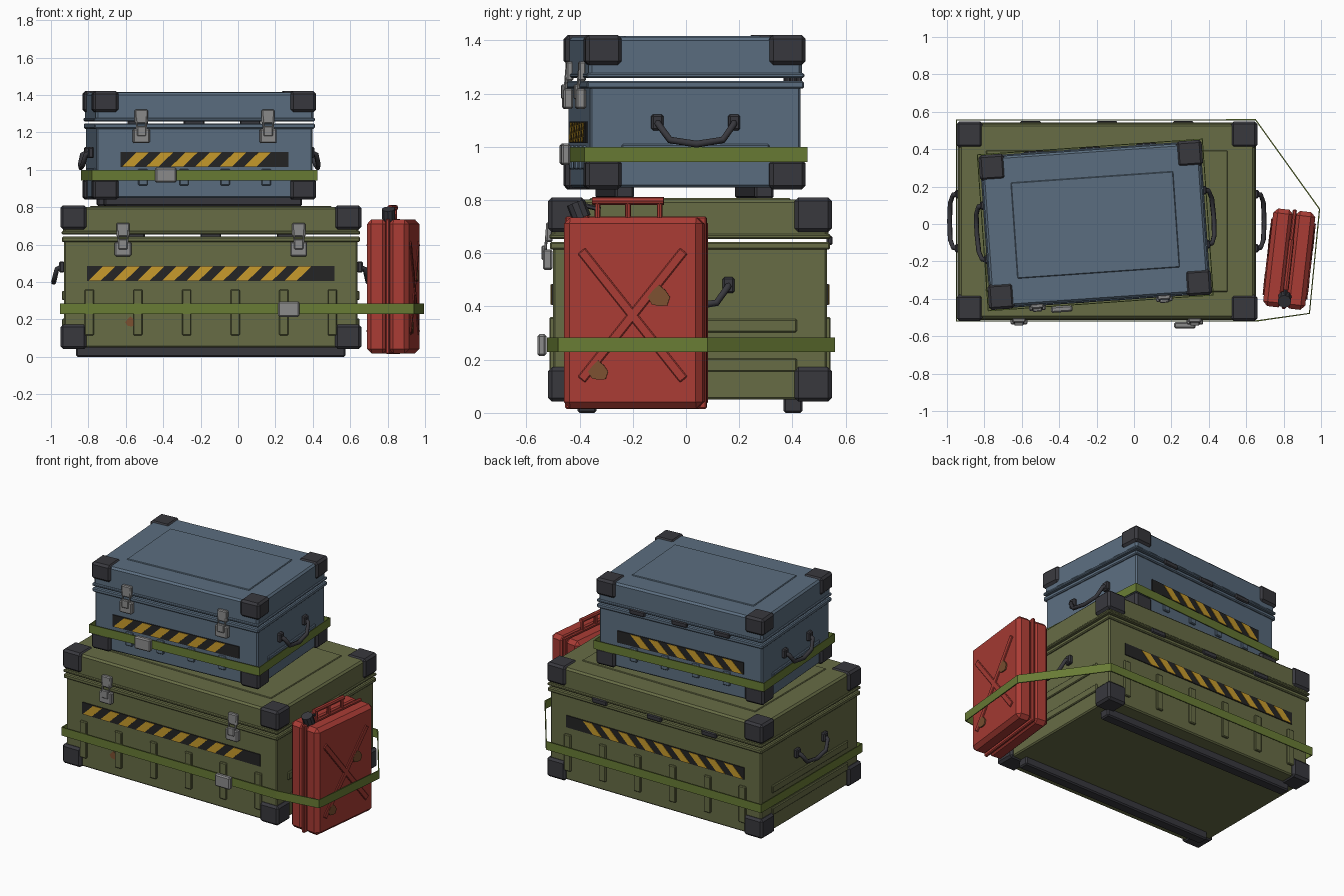
import bpy, bmesh, math
from mathutils import Matrix, Vector

if "Cube" in bpy.data.objects:
    bpy.data.objects.remove(bpy.data.objects["Cube"])


def material(name, r, g, b):
    m = bpy.data.materials.new(name)
    m.diffuse_color = (r, g, b, 1)
    m.use_nodes = True
    m.node_tree.nodes["Principled BSDF"].inputs["Base Color"].default_value = m.diffuse_color
    return m


GREEN = material("olive_paint", .135, .15, .06)
BLUE = material("blue_paint", .105, .155, .215)
RED = material("red_paint", .40, .045, .035)
DARK = material("dark_rubber", .04, .04, .048)
BLACK = material("black_paint", .018, .018, .018)
YELLOW = material("yellow_paint", .58, .33, .025)
STRAP = material("strap_web", .14, .2, .035)
STEEL = material("steel", .26, .26, .26)
RUST = material("rust", .2, .08, .03)


def finish(name, bm, mat, M):
    bmesh.ops.recalc_face_normals(bm, faces=bm.faces)
    me = bpy.data.meshes.new(name)
    bm.to_mesh(me)
    bm.free()
    me.materials.append(mat)
    ob = bpy.data.objects.new(name, me)
    ob.matrix_world = M
    bpy.context.collection.objects.link(ob)
    return ob


def box(name, M, mat, center, size, bevel=0.0, rot=None):
    bm = bmesh.new()
    bmesh.ops.create_cube(bm, size=1)
    bmesh.ops.scale(bm, vec=size, verts=bm.verts)
    if bevel:
        bmesh.ops.bevel(bm, geom=bm.edges[:], offset=bevel, segments=1, affect='EDGES')
    if rot:
        bmesh.ops.transform(bm, matrix=rot, verts=bm.verts)
    bmesh.ops.translate(bm, vec=center, verts=bm.verts)
    return finish(name, bm, mat, M)


def prism(name, M, mat, points, offset):
    """Extrude a closed outline along an offset vector."""
    bm = bmesh.new()
    f = bm.faces.new([bm.verts.new(p) for p in points])
    r = bmesh.ops.extrude_face_region(bm, geom=[f])
    vs = [v for v in r['geom'] if isinstance(v, bmesh.types.BMVert)]
    bmesh.ops.translate(bm, vec=offset, verts=vs)
    return finish(name, bm, mat, M)


def rod(name, M, mat, a, b, r, sides=8):
    a, b = Vector(a), Vector(b)
    bm = bmesh.new()
    bmesh.ops.create_cone(bm, cap_ends=True, segments=sides, radius1=r, radius2=r, depth=(b - a).length)
    q = (b - a).to_track_quat('Z', 'Y').to_matrix().to_4x4()
    bmesh.ops.transform(bm, matrix=Matrix.Translation((a + b) / 2) @ q, verts=bm.verts)
    return finish(name, bm, mat, M)


def tube(name, M, mat, pts, r):
    cu = bpy.data.curves.new(name, 'CURVE')
    cu.dimensions = '3D'
    cu.bevel_depth, cu.bevel_resolution, cu.use_fill_caps = r, 1, True
    sp = cu.splines.new('POLY')
    sp.points.add(len(pts) - 1)
    for p, c in zip(sp.points, pts):
        p.co = (*c, 1)
    tmp = bpy.data.objects.new(name + "_path", cu)
    bm = bmesh.new()
    bm.from_mesh(tmp.to_mesh())
    tmp.to_mesh_clear()
    bpy.data.objects.remove(tmp)
    return finish(name, bm, mat, M)


def band(name, M, pts, z0, z1):
    bm = bmesh.new()
    lo = [bm.verts.new((x, y, z0)) for x, y in pts]
    hi = [bm.verts.new((x, y, z1)) for x, y in pts]
    n = len(pts)
    for i in range(n):
        j = (i + 1) % n
        bm.faces.new((lo[i], lo[j], hi[j], hi[i]))
    ob = finish(name, bm, STRAP, M)
    s = ob.modifiers.new("thickness", 'SOLIDIFY')
    s.thickness, s.offset = .007, 0
    return ob


def buckle(name, M, x, y, z):
    box(name, M, STEEL, (x, y - .012, z), (.115, .034, .082), .008)


def rust(name, M, c, r, u, n):
    """Irregular flat patch in the plane of u and z."""
    pts = []
    for i in range(8):
        a, k = i * math.pi / 4, r * (1, .85, 1.1, .8, 1, .9, .8, 1.05)[i]
        pts.append(Vector(c) + Vector(u) * k * math.cos(a) + Vector((0, 0, k * math.sin(a))))
    prism(name, M, RUST, pts, n)


def case(n, M, paint, hx, hy, z0, zl, z1, zf, corner, panel, runner, ribs, rib_z,
         side_z, latch_x, haz, haz_z, stripes, handle_z):
    # Shells, lips and lid panel
    box(n + "_base", M, paint, (0, 0, (z0 + zl) / 2), (2*hx, 2*hy, zl - z0), .008)
    box(n + "_base_lip", M, paint, (0, 0, zl - .014), (2*hx + .024, 2*hy + .024, .028), .006)
    zb = zl + .012
    box(n + "_lid", M, paint, (0, 0, (zb + z1 - .006) / 2), (2*hx + .01, 2*hy + .01, z1 - .006 - zb), .012)
    box(n + "_lid_lip", M, paint, (0, 0, zb + .009), (2*hx + .026, 2*hy + .026, .018), .005)
    box(n + "_lid_panel", M, paint, (0, 0, z1 - .008), (2*panel[0], 2*panel[1], .014), .004)
    cx, cz = corner
    for sx in (-1, 1):
        for sy in (-1, 1):
            for low, z in ((True, z0 - .008 + cz/2), (False, z1 + .002 - cz/2)):
                box(n + "_corner_guard", M, DARK, (sx*(hx + .019 - cx/2), sy*(hy + .018 - cx/2), z),
                    (cx, cx, cz), .014)
    for s in (-1, 1):
        # Runners, ribs and hazard plates, mirrored front to back
        box(n + "_runner", M, DARK, (0, s*runner[1], (zf + z0 + .01) / 2),
            (2*runner[0], .072, z0 + .01 - zf), .008)
        for x in ribs:
            box(n + "_rib", M, paint, (x, s*hy, sum(rib_z)/2), (.05, .028, rib_z[1] - rib_z[0]), .005)
        a, b = haz_z
        box(n + "_hazard_plate", M, BLACK, (0, s*hy, (a + b)/2), (2*haz, .012, b - a))
        for i in range(stripes):
            x = -haz + .008 + i*.131
            y = s*(hy + .004)
            prism(n + "_hazard_stripe", M, YELLOW,
                  [(x, y, a + .003), (x + .066, y, a + .003), (x + .142, y, b - .003), (x + .076, y, b - .003)],
                  (0, s*.005, 0))
        # Side ribs and drop handles
        for z in side_z:
            box(n + "_side_rib", M, paint, (s*hx, 0, z), (.02, 2*runner[1] + .03, .05), .005)
        for sy in (-1, 1):
            box(n + "_handle_mount", M, DARK, (s*(hx + .012), sy*.145, handle_z), (.03, .045, .06), .007)
        e = s*hx
        tube(n + "_handle", M, DARK, [(e + s*.015, -.145, handle_z), (e + s*.038, -.14, handle_z - .01),
             (e + s*.052, -.10, handle_z - .066), (e + s*.056, 0, handle_z - .082),
             (e + s*.052, .10, handle_z - .066), (e + s*.038, .14, handle_z - .01),
             (e + s*.015, .145, handle_z)], .0135)
        # Front latches
        x = s*latch_x
        box(n + "_latch_hook", M, STEEL, (x, -hy - .014, zl + .037), (.07, .026, .075), .006)
        box(n + "_latch_body", M, STEEL, (x, -hy - .02, zl - .066), (.09, .036, .078), .007)
        box(n + "_latch_lever", M, STEEL, (x, -hy - .034, zl - .04), (.05, .02, .055), .005)
        for sx in (-1, 1):
            rod(n + "_latch_wire", M, STEEL, (x + sx*.025, -hy - .022, zl + .05),
                (x + sx*.025, -hy - .03, zl - .05), .005, 6)
    # Rear hinges
    for x in (-hx*.52, 0, hx*.52):
        box(n + "_hinge", M, DARK, (x, hy + .01, zl + .006), (.11, .022, .034), .006)


# Large olive case
A = Matrix.Translation((-.145, .015, 0))
case("large_case", A, GREEN, .785, .515, .05, .642, .808, 0, (.14, .13), (.645, .378), (.72, .387),
     [-.65, -.39, -.13, .13, .39, .65], (.115, .36), (.18, .328), .47, .662, (.405, .485), 9, .48)
rust("large_case_rust", A, (-.43, -.516, .185), .028, (1, 0, 0), (0, -.003, 0))

# Small blue case, turned on top
B = Matrix.Translation((-.207, -.005, 0)) @ Matrix.Rotation(math.radians(4), 4, 'Z')
case("small_case", B, BLUE, .579, .397, .848, 1.247, 1.418, .806, (.137, .112), (.435, .257), (.53, .263),
     [-.33, -.11, .11, .33], (.915, 1.005), (.985,), .34, .45, (1.015, 1.095), 6, 1.092)
band("small_case_strap", B, [(-.603, -.418), (.603, -.418), (.603, .418), (-.603, .418)], .943, 1.0)
buckle("small_case_buckle", B, -.21, -.424, .972)

# Fuel can
C = Matrix.Translation((.83, -.188, 0)) @ Matrix.Rotation(math.radians(-6.5), 4, 'Z')
for s in (-1, 1):
    box("fuel_can_half", C, RED, (s*.059, 0, .376), (.108, .525, .718), .024)
    for t in (-1, 1):
        box("fuel_can_cross_bar", C, RED, (s*.113, 0, .367), (.014, .62, .036), .004,
            Matrix.Rotation(t*math.atan2(.5, .4), 4, 'X'))
    for y, z, r in ((.10, .435, .042), (-.13, .155, .038)):
        rust("fuel_can_rust", C, (s*.113, y, z), r, (0, 1, 0), (s*.008, 0, 0))
box("fuel_can_seam", C, RED, (0, 0, .376), (.022, .535, .724), .006)
for y in (-.145, -.03, .09):
    rod("fuel_can_handle_post", C, RED, (0, y, .72), (0, y, .795), .011)
rod("fuel_can_handle_grip", C, RED, (0, -.165, .797), (0, .105, .797), .015)
rod("fuel_can_spout", C, RED, (0, -.195, .70), (0, -.21, .75), .03, 10)
rod("fuel_can_cap", C, DARK, (0, -.205, .732), (0, -.228, .79), .036, 10)
rod("fuel_can_cap_lever", C, DARK, (0, -.215, .785), (0, -.135, .765), .009, 6)

# Long strap around the large case and the can
I = Matrix.Identity(4)
band("long_strap", I, [(-.948, -.519), (.65, -.519), (.938, -.478), (.992, .08), (.65, .557), (-.948, .557)],
     .228, .284)
buckle("long_strap_buckle", I, .272, -.53, .255)
